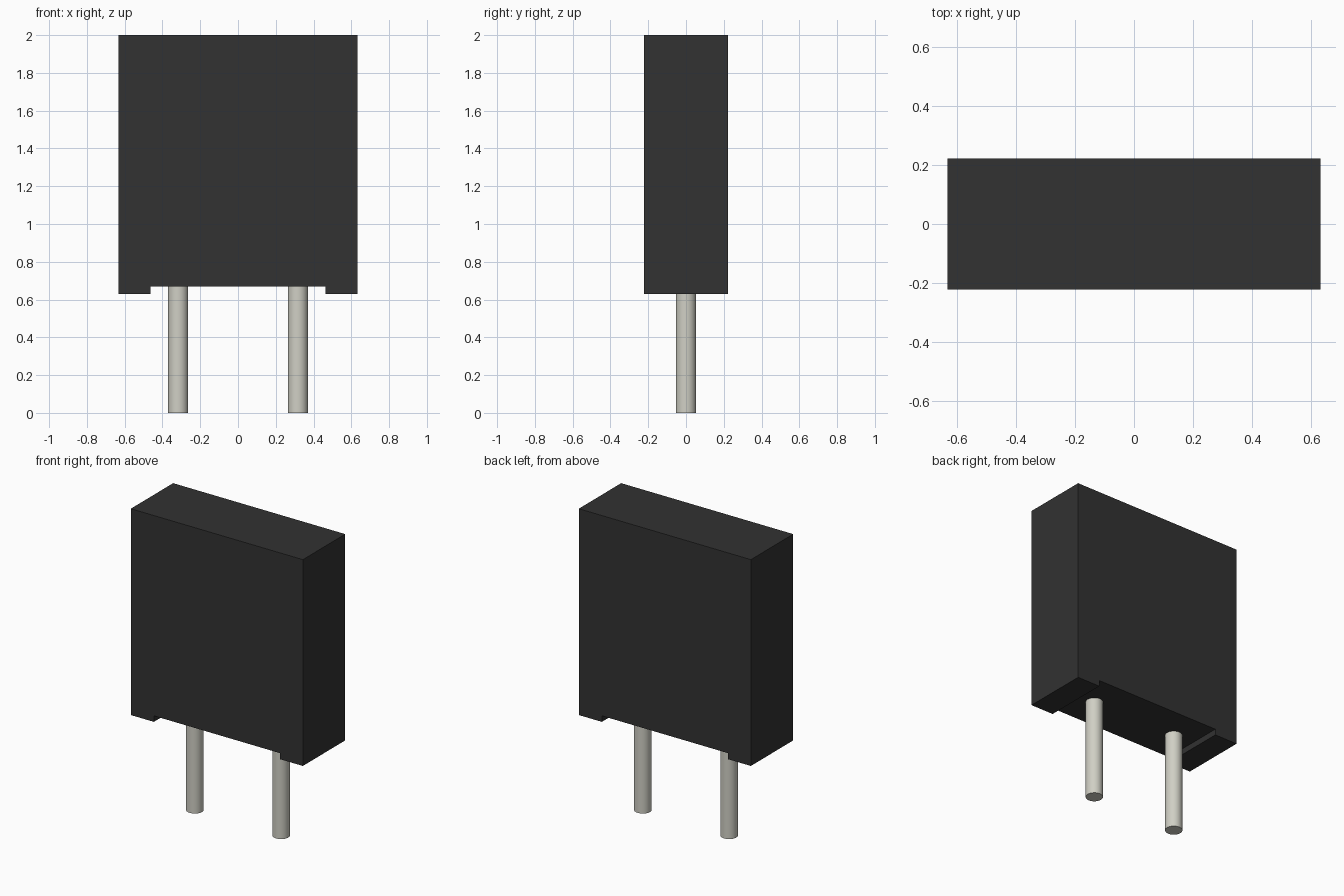
import bpy, bmesh, math

cube = bpy.data.objects.get("Cube")
if cube:
    bpy.data.objects.remove(cube, do_unlink=True)


def make_material(name, rgb, metallic=0.0):
    mat = bpy.data.materials.new(name)
    mat.use_nodes = True
    color = (*rgb, 1.0)
    mat.diffuse_color = color
    mat.node_tree.nodes["Principled BSDF"].inputs["Base Color"].default_value = color
    return mat


black = make_material("black plastic", (0.032, 0.032, 0.032))
silver = make_material("tinned metal", (0.63, 0.625, 0.555))

# Body: front outline with a shallow notch underneath, extruded through the depth
W, D, TOP, BOTTOM = 0.632, 0.222, 2.0, 0.63
NOTCH_W, NOTCH_Z = 0.463, 0.67
outline = [(-W, BOTTOM), (-NOTCH_W, BOTTOM), (-NOTCH_W, NOTCH_Z), (NOTCH_W, NOTCH_Z),
           (NOTCH_W, BOTTOM), (W, BOTTOM), (W, TOP), (-W, TOP)]
bm = bmesh.new()
face = bm.faces.new([bm.verts.new((x, -D, z)) for x, z in outline])
ext = bmesh.ops.extrude_face_region(bm, geom=[face])
verts = [g for g in ext["geom"] if isinstance(g, bmesh.types.BMVert)]
bmesh.ops.translate(bm, verts=verts, vec=(0, 2 * D, 0))
bmesh.ops.recalc_face_normals(bm, faces=bm.faces)
mesh = bpy.data.meshes.new("body")
bm.to_mesh(mesh)
bm.free()
mesh.materials.append(black)
body = bpy.data.objects.new("body", mesh)
bpy.context.collection.objects.link(body)

# Two round lead pins, ending just inside the body
PIN_TOP = NOTCH_Z + 0.01
for name, x in (("right_pin", -0.317), ("left_pin", 0.317)):
    bpy.ops.mesh.primitive_cylinder_add(vertices=40, radius=0.053, depth=PIN_TOP,
                                        location=(x, 0, PIN_TOP / 2))
    pin = bpy.context.object
    pin.name = pin.data.name = name
    pin.data.materials.append(silver)
    bpy.ops.object.shade_smooth_by_angle(angle=math.radians(35))
